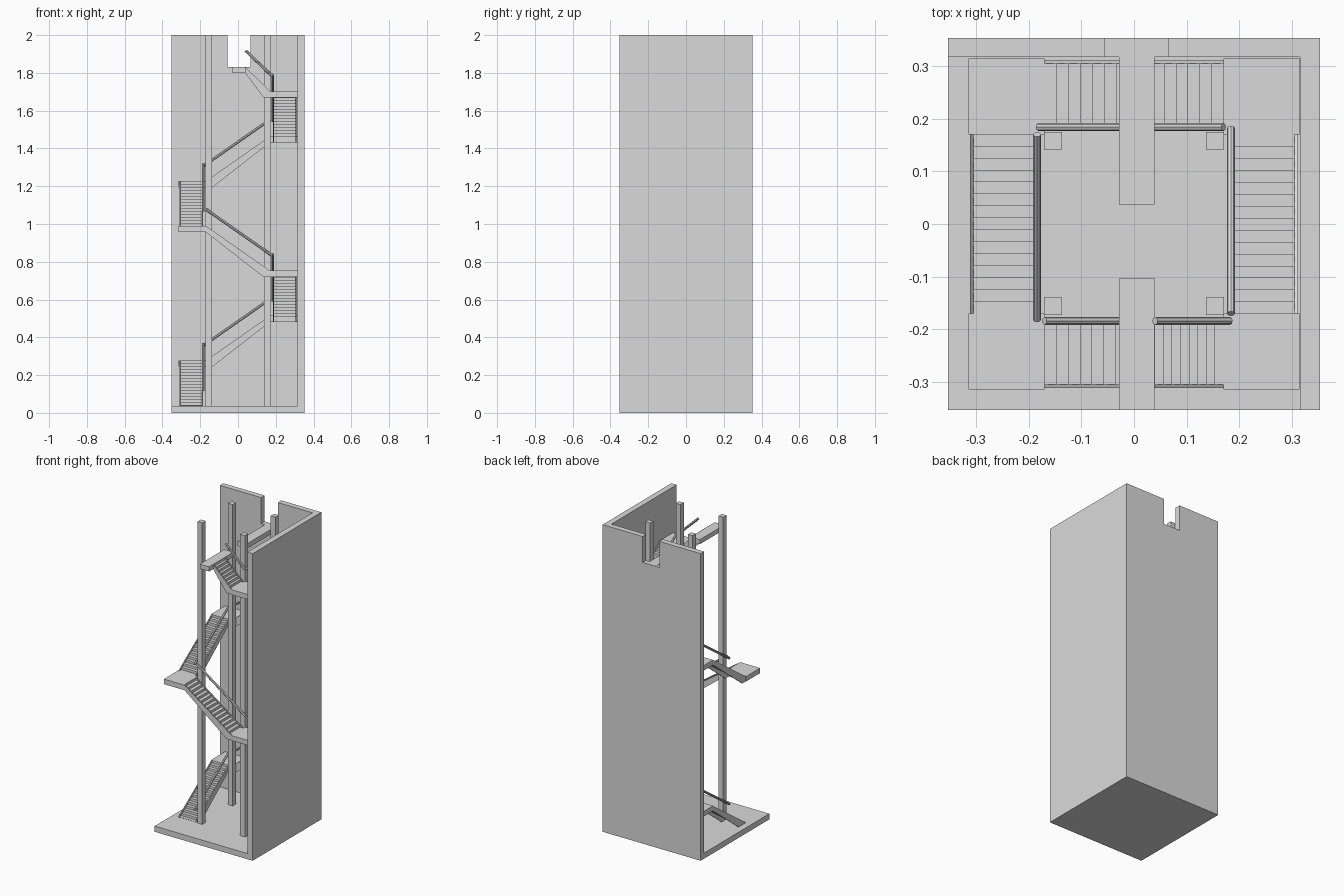
import bpy
import math
from mathutils import Matrix, Vector

cube = bpy.data.objects.get("Cube")
if cube:
    bpy.data.objects.remove(cube)

GREY = bpy.data.materials.new("light_grey")
GREY.use_nodes = True
GREY.diffuse_color = (0.7, 0.7, 0.7, 1)
GREY.node_tree.nodes["Principled BSDF"].inputs["Base Color"].default_value = (0.7, 0.7, 0.7, 1)


def prism(name, outline, y0, y1, turn=0):
    """Extrude an outline in the xz plane from y0 to y1, then quarter-turn it."""
    n = len(outline)
    area = sum(a[0] * b[1] - b[0] * a[1] for a, b in zip(outline, outline[1:] + outline[:1]))
    if area < 0:
        outline = outline[::-1]
    verts = [(x, y, z) for y in (y0, y1) for x, z in outline]
    faces = [list(range(n)), list(range(2 * n - 1, n - 1, -1))]
    faces += [(i, i + n, (i + 1) % n + n, (i + 1) % n) for i in range(n)]
    mesh = bpy.data.meshes.new(name)
    mesh.from_pydata(verts, [], faces)
    mesh.transform(Matrix.Rotation(-turn * math.pi / 2, 4, "Z"))
    mesh.materials.append(GREY)
    obj = bpy.data.objects.new(name, mesh)
    bpy.context.collection.objects.link(obj)


def box(name, x0, x1, y0, y1, z0, z1, turn=0):
    prism(name, [(x0, z0), (x1, z0), (x1, z1), (x0, z1)], y0, y1, turn)


def rail(name, start, end, turn):
    spin = Matrix.Rotation(-turn * math.pi / 2, 3, "Z")
    a, b = spin @ Vector(start), spin @ Vector(end)
    bpy.ops.mesh.primitive_cylinder_add(vertices=8, radius=0.0075, depth=(b - a).length,
                                        location=(a + b) / 2)
    obj = bpy.context.object
    obj.name = name
    obj.rotation_euler = (b - a).to_track_quat("Z", "Y").to_euler()
    obj.data.materials.append(GREY)


OUTER, INNER = -0.308, -0.187   # stringer lines of every flight
SLAB = 0.033                    # landing thickness
SHEET = 0.005                   # tread and riser thickness


def flight(label, turn, x0, x1, z0, z1, steps):
    """A flight climbing towards -x along the front, quarter-turned into place."""
    run, rise = (x1 - x0) / steps, (z1 - z0) / steps
    # folded sheet of treads and risers
    top = []
    for i in range(steps):
        top += [(x0 + i * run, z0 + i * rise), (x0 + (i + 1) * run, z0 + i * rise)]
    top.append((x1, z1))
    under = [(x - SHEET, z - SHEET) for x, z in reversed(top)]
    prism(f"{label}_steps", top + under, OUTER, INNER, turn)
    # side stringers
    side = [(x0, z0), (x1, z1), (x1, z1 - SLAB), (x0 - 0.035, z0 - SLAB), (x0, z0 - SLAB)]
    for y in (OUTER, INNER):
        prism(f"{label}_stringer", side, y - 0.003, y + 0.003, turn)
    rail(f"{label}_handrail", (x0 + 0.012, -0.184, z0 + 0.08),
         (x1, -0.184, z1 + 0.088), turn)


# Shaft: floor, side wall and notched back wall
E = 0.353
box("floor", -E, E, -E, E, 0, 0.037)
box("side_wall", 0.315, E, -E, E, 0.037, 2)
prism("back_wall", [(-E, 0.037), (0.315, 0.037), (0.315, 2), (0.065, 2), (0.065, 1.83),
                    (-0.055, 1.83), (-0.055, 2), (-E, 2)], 0.317, E)

# Four corner posts
for sx in (-0.154, 0.154):
    for sy in (-0.156, 0.158):
        box("post", sx - 0.017, sx + 0.017, sy - 0.017, sy + 0.017, 0.03, 2)

# Seven full flights winding upwards, each ending on a corner landing
RISE = 0.2375
for i in range(7):
    low = 0.04 + i * RISE
    high = low + RISE
    turn = (i + 1) % 4
    flight(f"flight_{i + 1}", turn, 0.17, -0.17, low, high, 15)
    box(f"landing_{i + 1}", -0.314, -0.17, -0.314, -0.17, high - SLAB, high, turn)

# Short top flight and the two bridge slabs
flight("top_flight", 0, 0.17, 0.04, 0.04 + 7 * RISE, 1.83, 8)
box("front_bridge", -0.028, 0.039, -E, -0.103, 1.80, 1.83)
box("back_bridge", -0.028, 0.039, 0.037, E, 1.80, 1.831)
